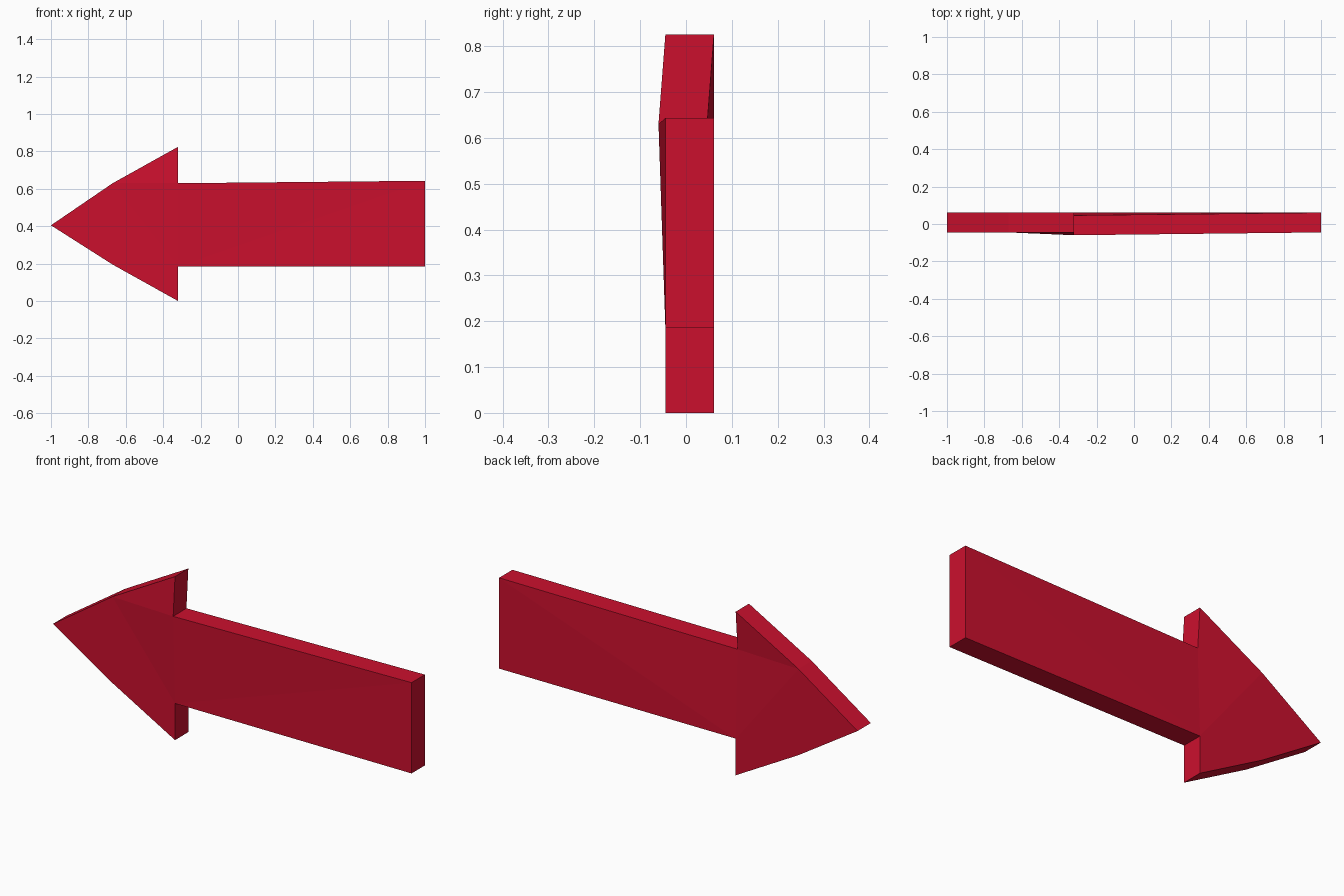
import bpy, bmesh

if "Cube" in bpy.data.objects:
    bpy.data.objects.remove(bpy.data.objects["Cube"])

# Arrow outline seen from the front: (x, z, sideways shift in y)
OUTLINE = [
    (-1.00, 0.405, 0), (-0.67, 0.195, 0), (-0.32, 0.00, 0),
    (-0.32, 0.185, 0), (1.00, 0.185, 0), (1.00, 0.643, 0),
    (-0.32, 0.63, -0.015), (-0.32, 0.825, 0), (-0.67, 0.63, 0),
]
# Flat facets of the broad sides, as outline indices
FACETS = [(0, 1, 8), (1, 3, 8), (1, 2, 3), (8, 3, 6), (8, 6, 7),
          (3, 5, 6), (3, 4, 5)]
FRONT_Y, BACK_Y = -0.045, 0.061

red = bpy.data.materials.new("arrow red")
red.diffuse_color = (0.60, 0.0052, 0.027, 1)
red.use_nodes = True
red.node_tree.nodes["Principled BSDF"].inputs["Base Color"].default_value = red.diffuse_color

# Solid arrow: two faceted sides joined by a rim
bm = bmesh.new()
front = [bm.verts.new((x, FRONT_Y + s, z)) for x, z, s in OUTLINE]
back = [bm.verts.new((x, BACK_Y + s, z)) for x, z, s in OUTLINE]
for facet in FACETS:
    bm.faces.new([front[i] for i in facet])
    bm.faces.new([back[i] for i in reversed(facet)])
n = len(OUTLINE)
for i in range(n):
    j = (i + 1) % n
    bm.faces.new((front[j], front[i], back[i], back[j]))
bmesh.ops.recalc_face_normals(bm, faces=bm.faces)

mesh = bpy.data.meshes.new("arrow")
bm.to_mesh(mesh)
bm.free()
mesh.materials.append(red)
bpy.context.collection.objects.link(bpy.data.objects.new("arrow", mesh))
